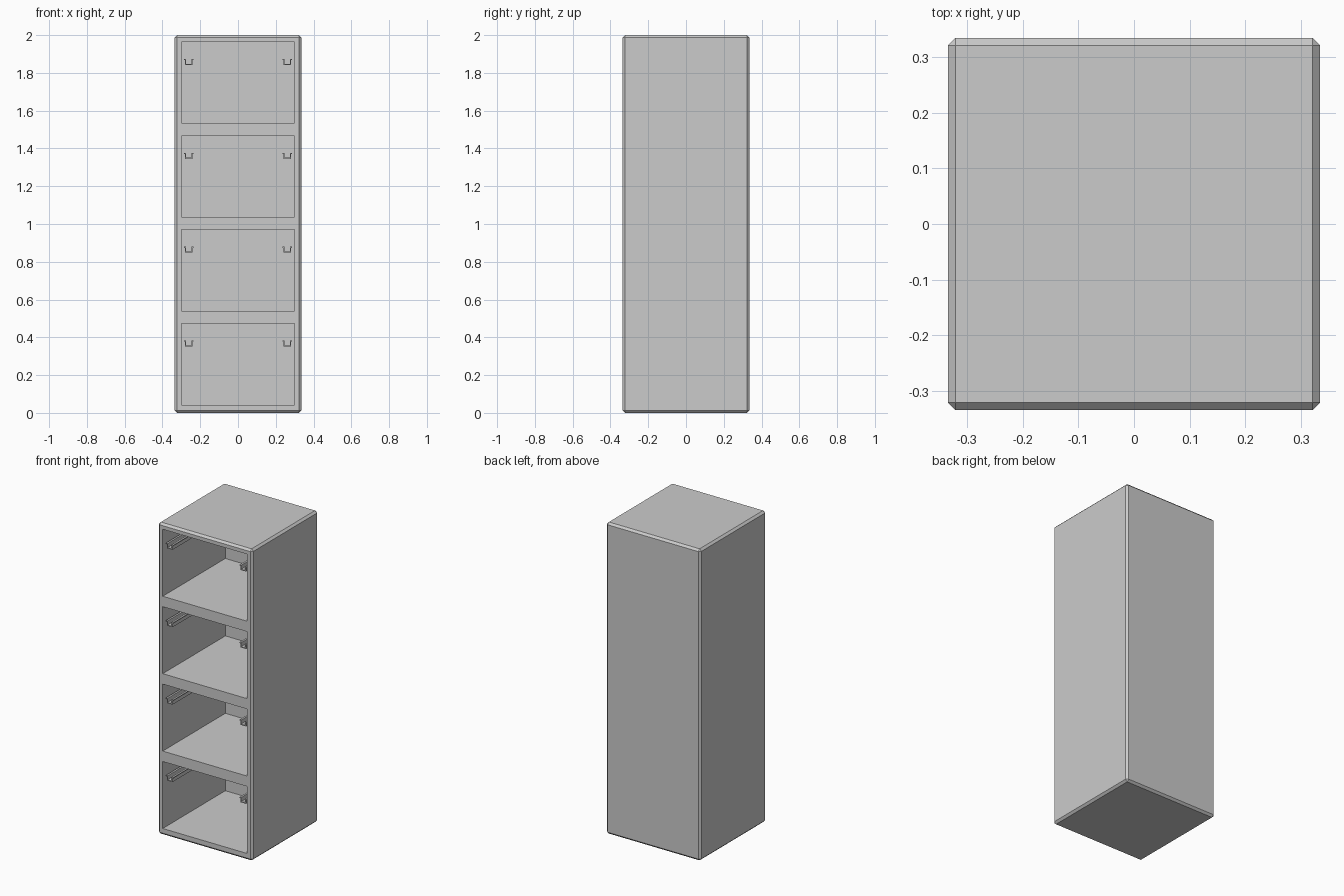
import bpy, bmesh
from mathutils import Matrix, Vector

if "Cube" in bpy.data.objects:
    bpy.data.objects.remove(bpy.data.objects["Cube"])

HALF, HEIGHT, CHAMFER = 0.335, 2.0, 0.013
BAYS, PITCH, BAY_H, FIRST = 4, 0.497, 0.43, 0.043
BACK = 0.30


def finish(name, bm):
    bmesh.ops.recalc_face_normals(bm, faces=bm.faces)
    mesh = bpy.data.meshes.new(name)
    bm.to_mesh(mesh)
    bm.free()
    obj = bpy.data.objects.new(name, mesh)
    bpy.context.collection.objects.link(obj)
    return obj


def add_box(bm, lo, hi):
    lo, hi = Vector(lo), Vector(hi)
    mat = Matrix.Translation((lo + hi) / 2) @ Matrix.Diagonal((*(hi - lo), 1))
    bmesh.ops.create_cube(bm, size=1, matrix=mat)


# Cabinet body with chamfered edges
bm = bmesh.new()
add_box(bm, (-HALF, -HALF, 0), (HALF, HALF, HEIGHT))
bmesh.ops.bevel(bm, geom=bm.edges[:], offset=CHAMFER, segments=1, affect='EDGES')
cabinet = finish("cabinet_body", bm)

# Four open bays cut from the front
bm = bmesh.new()
for i in range(BAYS):
    z = FIRST + i * PITCH
    add_box(bm, (-0.30, -0.5, z), (0.30, BACK, z + BAY_H))
cutter = finish("bay_cutter", bm)
cutter.hide_render = True
cutter.hide_viewport = True
cut = cabinet.modifiers.new("bays", 'BOOLEAN')
cut.operation = 'DIFFERENCE'
cut.solver = 'EXACT'
cut.object = cutter

# Hanging rails: flanged channel section, mirrored to both sides of each bay
W, N, H, T = 0.026, 0.020, 0.032, 0.006
half_section = [(N - T, T), (N - T, H), (W, H), (W, H - T), (N, H - T), (N, 0)]
section = half_section + [(-x, z) for x, z in reversed(half_section)]
for i in range(BAYS):
    z0 = FIRST + i * PITCH + 0.308
    bm = bmesh.new()
    face = bm.faces.new([bm.verts.new((0.261 + x, -0.32, z0 + z)) for x, z in section])
    ext = bmesh.ops.extrude_face_region(bm, geom=[face], use_keep_orig=True)
    verts = [v for v in ext["geom"] if isinstance(v, bmesh.types.BMVert)]
    bmesh.ops.translate(bm, verts=verts, vec=(0, BACK + 0.32, 0))
    rail = finish(f"hanging_rails_{i + 1}", bm)
    rail.modifiers.new("both_sides", 'MIRROR')
